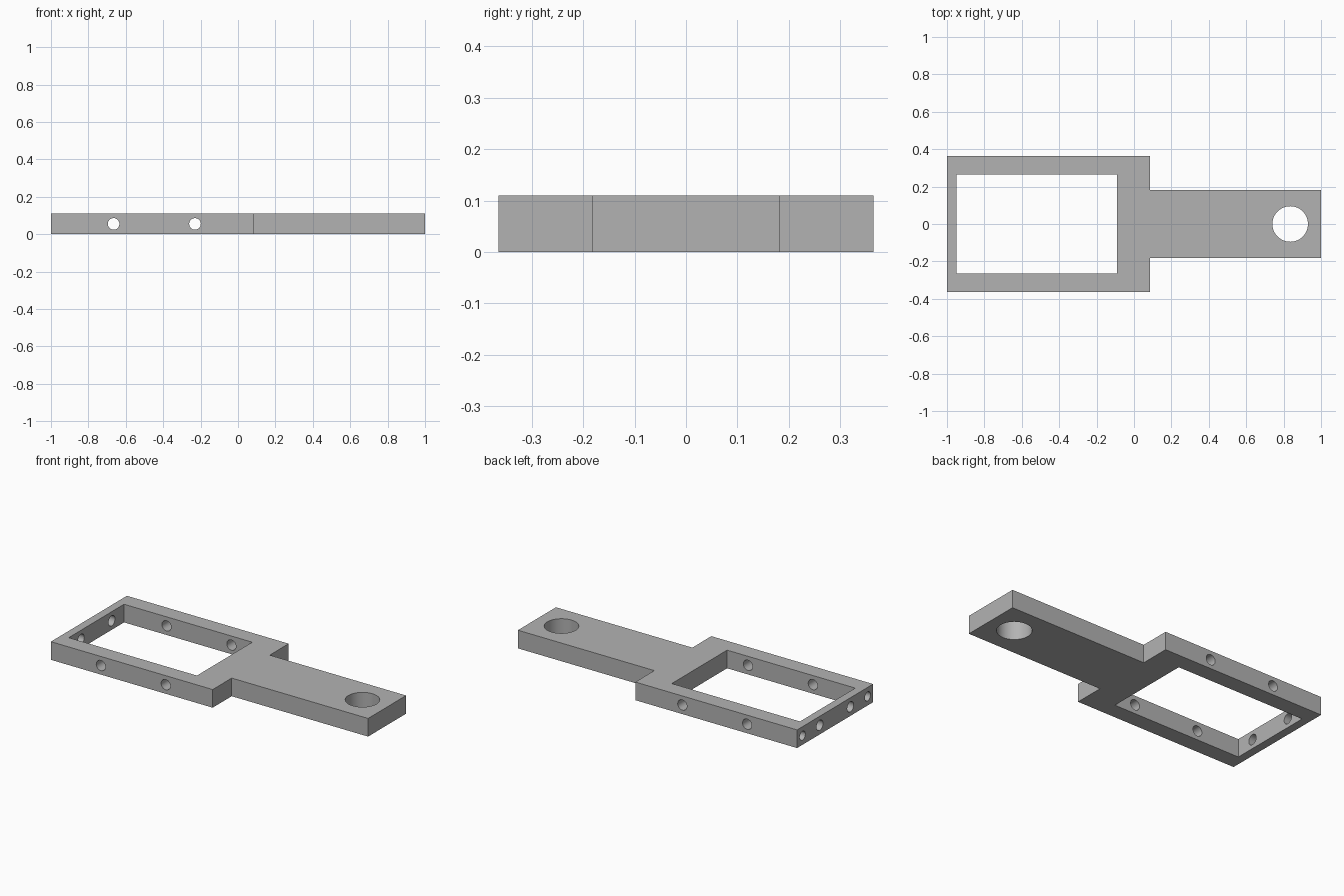
import bpy, bmesh, math
from mathutils import Vector

if "Cube" in bpy.data.objects:
    bpy.data.objects.remove(bpy.data.objects["Cube"])

H = 0.11          # plate thickness
MID = H / 2

grey = bpy.data.materials.new("plain grey")
grey.diffuse_color = (0.45, 0.45, 0.45, 1)
grey.use_nodes = True
grey.node_tree.nodes["Principled BSDF"].inputs["Base Color"].default_value = grey.diffuse_color


def drill(name, loc, axis, radius, depth, sides=32):
    """Hidden cylindrical cutter centred on loc, running along axis."""
    bpy.ops.mesh.primitive_cylinder_add(vertices=sides, radius=radius, depth=depth, location=loc)
    ob = bpy.context.object
    ob.name = name
    ob.rotation_euler = Vector(axis).to_track_quat('Z', 'Y').to_euler()
    return ob


# Frame and handle: one stepped outline, mirrored across y, then extruded
half = [(1.0, 0.182), (0.085, 0.182), (0.085, 0.364), (-1.0, 0.364)]
outline = half + [(x, -y) for x, y in reversed(half)]
bm = bmesh.new()
base = bm.faces.new([bm.verts.new((x, y, 0)) for x, y in outline])
top = bmesh.ops.extrude_face_region(bm, geom=[base])["geom"]
bmesh.ops.translate(bm, vec=(0, 0, H), verts=[v for v in top if isinstance(v, bmesh.types.BMVert)])
bmesh.ops.recalc_face_normals(bm, faces=bm.faces)
mesh = bpy.data.meshes.new("frame_with_handle")
bm.to_mesh(mesh)
bm.free()
frame = bpy.data.objects.new("frame_with_handle", mesh)
bpy.context.collection.objects.link(frame)
mesh.materials.append(grey)

cutters = []

# Rectangular window
bpy.ops.mesh.primitive_cube_add(size=1, location=(-0.52, 0, MID))
window = bpy.context.object
window.name = "window_cutter"
window.scale = (0.86, 0.53, 0.4)
cutters.append(window)

# Large hole in the handle
cutters.append(drill("handle_hole_cutter", (0.835, 0, MID), (0, 0, 1), 0.095, 0.4, 64))

# Holes across both long bars
for x in (-0.665, -0.23):
    cutters.append(drill("bar_hole_cutter", (x, 0, MID), (0, 1, 0), 0.031, 1.0))

# End wall: two through holes, plus two blind holes into the long bars
for s in (-1, 1):
    cutters.append(drill("end_hole_cutter", (-1, s * 0.147, MID), (1, 0, 0), 0.031, 0.3))
    cutters.append(drill("blind_hole_cutter", (-1, s * 0.312, MID), (1, 0, 0), 0.027, 0.4))

for c in cutters:
    c.hide_render = True
    c.hide_set(True)
    c.data.materials.append(grey)
    mod = frame.modifiers.new(c.name, 'BOOLEAN')
    mod.operation = 'DIFFERENCE'
    mod.solver = 'EXACT'
    mod.object = c

# Apply the cuts, remove the cutters, smooth the hole walls
bpy.ops.object.select_all(action='DESELECT')
bpy.context.view_layer.objects.active = frame
frame.select_set(True)
for mod in list(frame.modifiers):
    bpy.ops.object.modifier_apply(modifier=mod.name)
for c in cutters:
    bpy.data.objects.remove(c)
bpy.ops.object.shade_smooth_by_angle(angle=math.radians(30))
